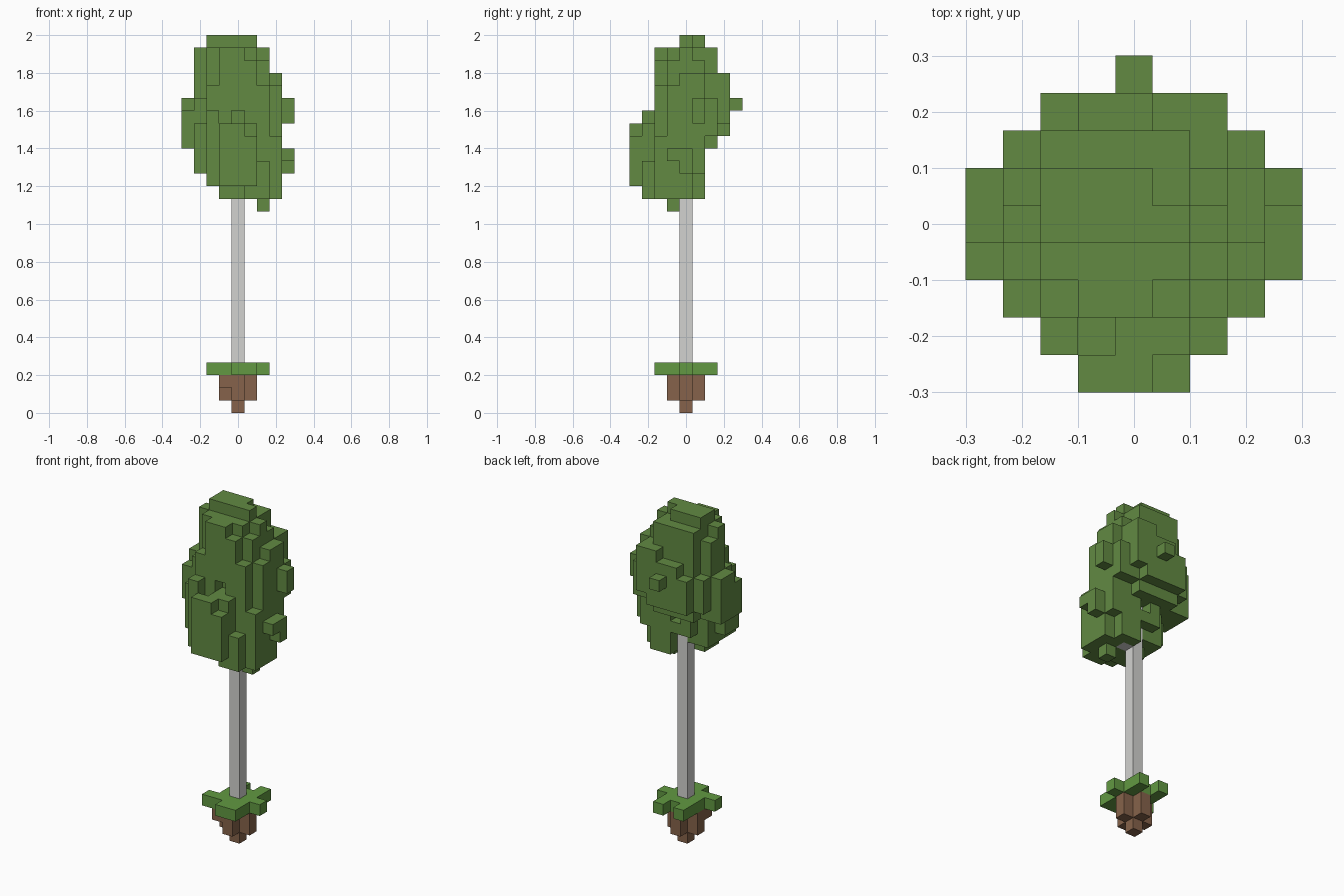
import bpy, bmesh
from mathutils import Vector

if "Cube" in bpy.data.objects:
    bpy.data.objects.remove(bpy.data.objects["Cube"], do_unlink=True)

UNIT = 2 / 30  # edge length of one block


def make_material(name, rgb):
    mat = bpy.data.materials.new(name)
    mat.use_nodes = True
    colour = (*rgb, 1)
    mat.diffuse_color = colour
    mat.node_tree.nodes["Principled BSDF"].inputs["Base Color"].default_value = colour
    return mat


def block_object(name, cells, mat):
    """Build the outer skin of a set of block cells (x, y, layer)."""
    bm = bmesh.new()
    corners = {}

    def corner(point):
        key = tuple(round(c * 2) for c in point)
        if key not in corners:
            corners[key] = bm.verts.new(Vector(point) * UNIT)
        return corners[key]

    for cell in sorted(cells):
        centre = Vector(cell) + Vector((0, 0, 0.5))
        for axis in range(3):
            for sign in (-1, 1):
                normal = Vector((0, 0, 0))
                normal[axis] = sign
                if tuple(int(a + b) for a, b in zip(cell, normal)) in cells:
                    continue
                u = Vector((0, 0, 0))
                u[(axis + 1) % 3] = 0.5
                v = normal.cross(u)
                middle = centre + normal / 2
                bm.faces.new([corner(middle + p) for p in (-u - v, u - v, u + v, v - u)])
    mesh = bpy.data.meshes.new(name)
    bm.to_mesh(mesh)
    bm.free()
    mesh.materials.append(mat)
    obj = bpy.data.objects.new(name, mesh)
    bpy.context.collection.objects.link(obj)
    return obj


def oval_layer(layer, left, right, front, back, pad=0.4):
    """Cells of a rounded layer that fills the given range."""
    cx, cy = (left + right) / 2, (front + back) / 2
    rx, ry = (right - left) / 2 + pad, (back - front) / 2 + pad
    return {(x, y, layer)
            for x in range(left, right + 1) for y in range(front, back + 1)
            if ((x - cx) / rx) ** 2 + ((y - cy) / ry) ** 2 <= 1.02
            and x * x + y * y <= 17}


def column(x, y, bottom, top):
    return {(x, y, layer) for layer in range(bottom, top + 1)}


def square(layer):
    return {(x, y, layer) for x in (-1, 0, 1) for y in (-1, 0, 1)}


leaf_green = make_material("leaf green", (0.122, 0.254, 0.055))
grass_green = make_material("grass green", (0.122, 0.318, 0.054))
soil_brown = make_material("soil brown", (0.238, 0.124, 0.069))
bark_grey = make_material("bark grey", (0.65, 0.65, 0.63))

# Soil clump: a tip below two cross-shaped layers
soil = {(0, 0, 0), (-1, -1, 2)}
for layer in (1, 2):
    soil |= {c for c in square(layer) if c[0] * c[1] == 0}
block_object("soil_clump", soil, soil_brown)

# Grass patch with ragged edges
grass = square(3) | {(x, y, 3) for x, y in
                     ((-2, -1), (0, -2), (1, -2), (2, 0), (1, 2), (-1, 2))}
block_object("grass_patch", grass, grass_green)

# Trunk with a short branch inside the leaves
trunk = column(0, 0, 4, 23) | {(1, 0, 17)}
block_object("trunk", trunk, bark_grey)

# Crown of the leaves
leaves = {(x, y, 29) for x in range(-2, 2) for y in (0, 1)} - {(1, 1, 29)}
leaves |= oval_layer(28, -3, 2, -2, 2, pad=0.2)
leaves |= {(x, 2, 28) for x in (-2, 1)}

# Upper leaf mass, from its top layer down
upper = ((-3, 2, -2, 2), (-3, 3, -2, 3), (-3, 3, -2, 3),
         (-4, 4, -2, 3), (-4, 4, -2, 3), (-4, 3, -1, 3), (-4, 3, -1, 2))
for step, extent in enumerate(upper):
    leaves |= oval_layer(27 - step, *extent)

# Lower leaf mass, shifted to the front
lower = ((-3, 3, -4, 0), (-3, 3, -4, 1), (-3, 3, -4, 1),
         (-3, 3, -4, 1), (-2, 3, -4, 1), (-1, 3, -3, 1))
for step, extent in enumerate(lower):
    leaves |= oval_layer(22 - step, *extent)

# Leaf clusters that stick out
leaves |= {(0, 4, 24), (-2, -3, 23), (2, -1, 16), (4, -1, 20)}
leaves |= column(-4, -1, 21, 23) | column(2, 3, 23, 26)
leaves |= column(2, 1, 19, 20) | column(3, 1, 19, 20) | column(4, 0, 19, 20)
leaves |= {(-2, -2, 25), (2, -2, 25), (3, -1, 25)}

# Gaps in the leaves
gaps = column(2, -3, 20, 22) | column(4, 0, 23, 24)
gaps |= column(0, 1, 17, 18) | column(-1, 1, 17, 18)
gaps |= {(-2, -2, 27), (-3, -1, 27), (-1, 3, 26), (0, 3, 26), (0, -2, 23),
         (1, -4, 22), (-1, -3, 22), (3, -2, 22), (0, 1, 20),
         (-1, 0, 17), (0, -3, 17)}
block_object("leaf_canopy", leaves - gaps - trunk, leaf_green)
